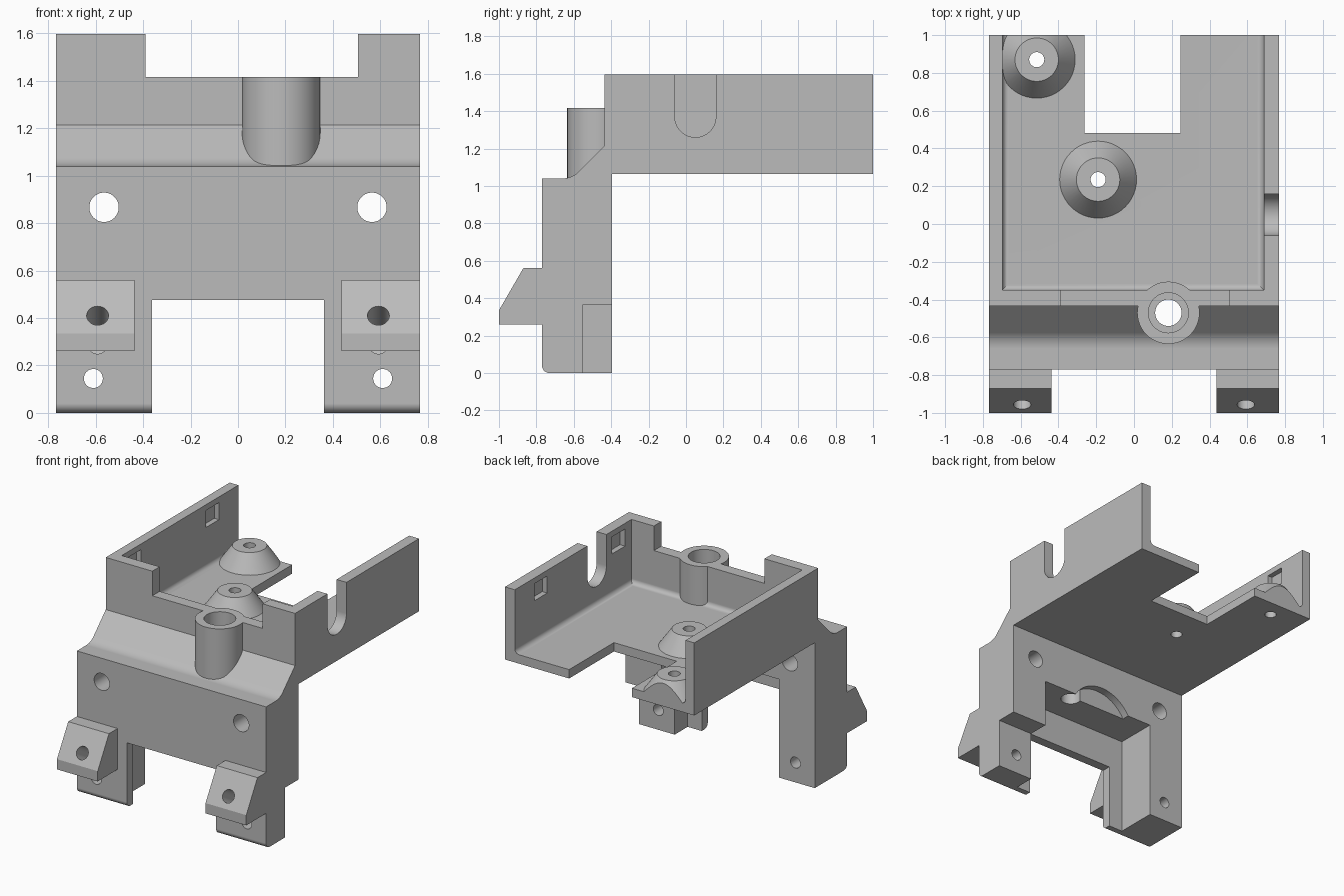
import bpy, bmesh, math
from mathutils import Vector

old = bpy.data.objects.get("Cube")
if old:
    bpy.data.objects.remove(old, do_unlink=True)

grey = bpy.data.materials.new("light grey plastic")
grey.use_nodes = True
COLOUR = (0.5, 0.5, 0.5, 1)
grey.diffuse_color = COLOUR
grey.node_tree.nodes["Principled BSDF"].inputs["Base Color"].default_value = COLOUR

W = 0.767          # half width
BACK = -0.395      # rear face of the bracket
TRAY_Z = 1.065     # underside of the tray
FLOOR = 1.13       # top of the tray floor


def finish(name, bm):
    bmesh.ops.recalc_face_normals(bm, faces=bm.faces)
    me = bpy.data.meshes.new(name)
    bm.to_mesh(me)
    bm.free()
    me.materials.append(grey)
    ob = bpy.data.objects.new(name, me)
    bpy.context.collection.objects.link(ob)
    return ob


def prism(name, profile, x0, x1):
    """Extrude a (y, z) profile along x."""
    bm = bmesh.new()
    face = bm.faces.new([bm.verts.new((x0, y, z)) for y, z in profile])
    new = bmesh.ops.extrude_face_region(bm, geom=[face])["geom"]
    verts = [v for v in new if isinstance(v, bmesh.types.BMVert)]
    bmesh.ops.translate(bm, verts=verts, vec=(x1 - x0, 0, 0))
    return finish(name, bm)


def box(name, x, y, z):
    corners = [(y[0], z[0]), (y[1], z[0]), (y[1], z[1]), (y[0], z[1])]
    return prism(name, corners, *x)


def rod(name, a, b, r1, r2=None):
    """Cylinder or cone from point a to point b."""
    a, b = Vector(a), Vector(b)
    bm = bmesh.new()
    bmesh.ops.create_cone(bm, cap_ends=True, segments=48, radius1=r1,
                          radius2=r1 if r2 is None else r2, depth=(b - a).length)
    turn = (b - a).to_track_quat("Z", "Y").to_matrix()
    bmesh.ops.rotate(bm, verts=bm.verts, matrix=turn)
    bmesh.ops.translate(bm, verts=bm.verts, vec=(a + b) / 2)
    return finish(name, bm)


def arc(cy, cz, r, start, end, n=8):
    angles = [math.radians(start + (end - start) * i / n) for i in range(n + 1)]
    return [(cy + r * math.cos(t), cz + r * math.sin(t)) for t in angles]


def cut(ob, cutters):
    for c in cutters:
        mod = ob.modifiers.new("cut", "BOOLEAN")
        mod.operation, mod.solver, mod.object = "DIFFERENCE", "EXACT", c
        c.hide_render = True
        bpy.context.view_layer.objects.active = ob
        bpy.ops.object.modifier_apply(modifier=mod.name)


parts, helpers = [], []


def cutter(ob):
    helpers.append(ob)
    return ob


# Shared holes: tube bore with counterbore, standoff holes, slanted clip holes
TX, TY = 0.182, -0.47
bore = [cutter(rod("bore", (TX, TY, 0.6), (TX, TY, 1.7), 0.07)),
        cutter(rod("counterbore", (TX, TY, 1.16), (TX, TY, 1.7), 0.106))]
standoffs = [(-0.19, 0.235), (-0.515, 0.87)]
screw_holes = [cutter(rod("screw_hole", (x, y, 0.9), (x, y, 1.5), 0.04)) for x, y in standoffs]
clip_holes = [cutter(rod("clip_hole", (s * 0.592, -1.13, 0.51), (s * 0.592, -0.68, 0.25), 0.046))
              for s in (-1, 1)]

# Bracket: side profile with rounded foot and curved shoulder
profile = ([(BACK, 0)] + arc(-0.73, 0.04, 0.04, 270, 180) + [(-0.77, 1.04)]
           + arc(-0.66, 1.16, 0.12, 270, 315)
           + [(-0.435, 1.215), (-0.435, TRAY_Z), (BACK, TRAY_Z)])
bracket = prism("bracket", profile, -W, W)
bracket_cuts = [
    cutter(box("leg_gap", (-0.362, 0.362), (-0.9, 0), (-0.1, 0.475))),
    cutter(box("rear_recess", (-0.477, 0.477), (-0.70, 0), (-0.1, 0.72))),
    cutter(box("left_leg_step", (0.45, 0.9), (-0.55, 0), (-0.1, 0.365))),
    cutter(rod("rear_arch", (-0.04, -0.45, 0.58), (-0.04, -0.2, 0.58), 0.276)),
]
for s in (-1, 1):
    bracket_cuts.append(cutter(rod("upper_hole", (s * 0.565, -1, 0.867), (s * 0.565, 0, 0.867), 0.062)))
    bracket_cuts.append(cutter(rod("lower_hole", (s * 0.61, -1, 0.145), (s * 0.61, 0, 0.145), 0.04)))
cut(bracket, bracket_cuts + clip_holes + bore)
parts.append(bracket)

# Wedge clips on the front of the legs
wedge = [(-0.77, 0.26), (-1, 0.26), (-1, 0.335), (-0.87, 0.56), (-0.77, 0.56)]
for name, x0, x1, hole in (("right_clip", -W, -0.437, clip_holes[0]),
                           ("left_clip", 0.437, W, clip_holes[1])):
    clip = prism(name, wedge, x0, x1)
    cut(clip, [hole])
    parts.append(clip)

# Tray cavity with rounded floor edges
cavity = cutter(box("cavity", (-0.697, 0.687), (-0.35, 1.3), (FLOOR, 1.9)))
bm = bmesh.new()
bm.from_mesh(cavity.data)
edges = [e for e in bm.edges if all(v.co.z < FLOOR + 0.01 for v in e.verts)]
bmesh.ops.bevel(bm, geom=edges, offset=0.035, segments=5, profile=0.5, affect="EDGES")
bm.to_mesh(cavity.data)
bm.free()

# Tray: open at the back, notched floor, lowered front rim, slot in the left wall
tray = box("tray", (-W, W), (-0.435, 1), (TRAY_Z, 1.597))
slot = [(0.16, 1.9), (-0.06, 1.9)] + arc(0.05, 1.37, 0.11, 180, 360, 20)
tray_cuts = [
    cavity,
    cutter(box("floor_notch", (-0.262, 0.247), (0.482, 1.3), (0.9, 1.3))),
    cutter(box("rim_notch", (-0.39, 0.505), (-0.6, -0.2), (1.417, 1.9))),
    cutter(prism("wall_slot", slot, 0.6, 0.9)),
]
# Shallow square pockets inside both walls
for y in (-0.2, 0.70):
    for x in ((-0.735, -0.6), (0.6, 0.727)):
        tray_cuts.append(cutter(box("pocket", x, (y - 0.075, y + 0.075), (1.43, 1.555))))
cut(tray, tray_cuts + screw_holes + bore)
parts.append(tray)

# Tube standing on the shoulder
tube = rod("tube", (TX, TY, 1.035), (TX, TY, 1.417), 0.165)
under = cutter(box("tube_trim", (-0.2, 0.6), (BACK, 0), (0.9, TRAY_Z + 0.01)))
cut(tube, [under] + bore)
parts.append(tube)

# Conical standoffs on the tray floor
tray_end = cutter(box("tray_end", (-1, 1), (1, 2), (0, 2)))
for i, (x, y) in enumerate(standoffs):
    cone = rod("standoff_%d" % (i + 1), (x, y, FLOOR - 0.002), (x, y, 1.255), 0.205, 0.115)
    outer = cutter(box("outer_trim", (-2, -0.74), (0, 2), (0, 2)))
    cut(cone, [screw_holes[i], tray_end, outer])
    parts.append(cone)

for h in helpers:
    bpy.data.objects.remove(h, do_unlink=True)

# Smooth the curves, keep the edges crisp
bpy.ops.object.select_all(action="DESELECT")
for ob in parts:
    ob.select_set(True)
bpy.context.view_layer.objects.active = bracket
bpy.ops.object.shade_smooth_by_angle(angle=math.radians(30))
for ob in parts:
    ob.modifiers.new("weighted_normals", "WEIGHTED_NORMAL").keep_sharp = True
